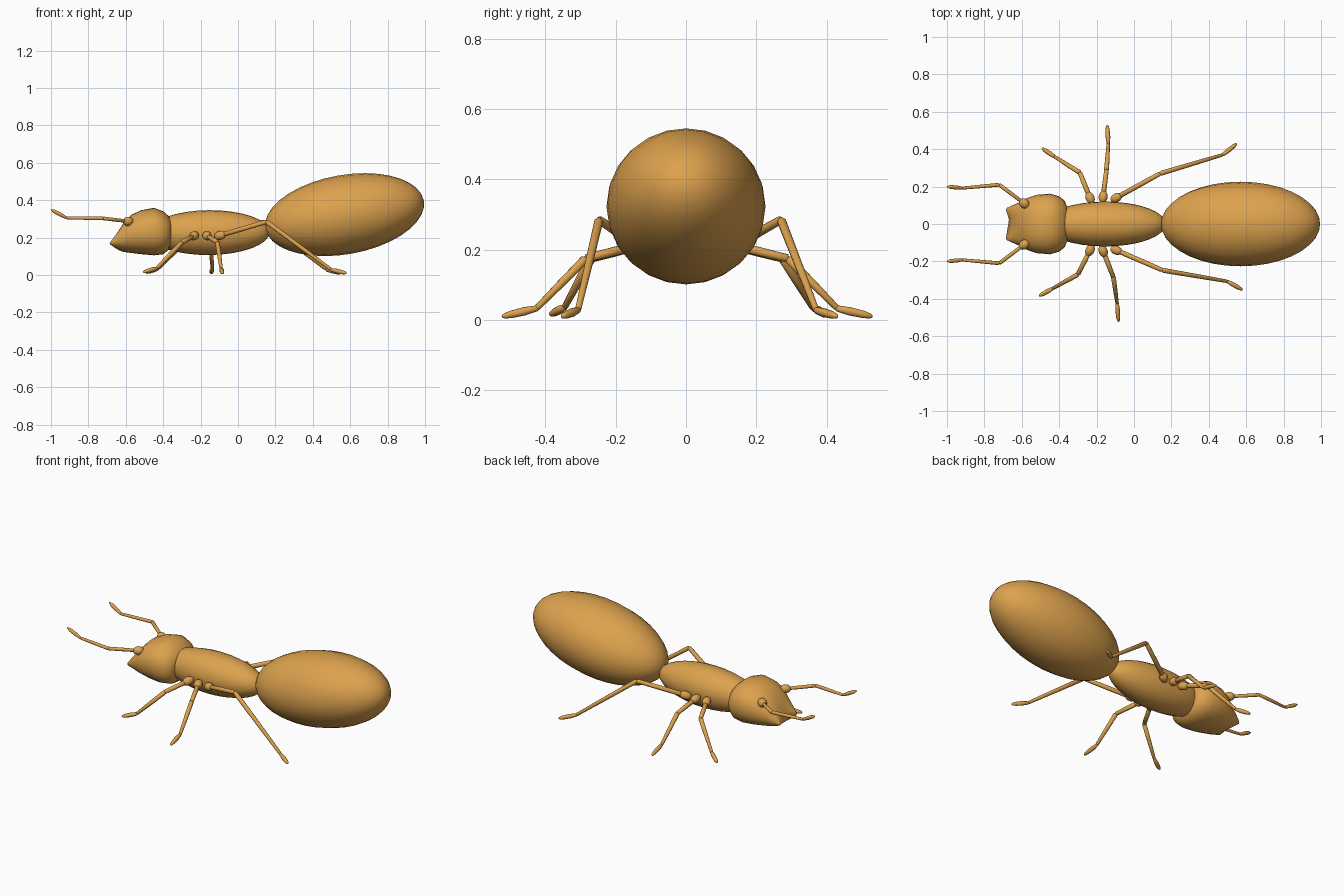
import bpy, bmesh, math
from mathutils import Vector, Matrix

if "Cube" in bpy.data.objects:
    bpy.data.objects.remove(bpy.data.objects["Cube"])

mat = bpy.data.materials.new("amber_brown")
mat.diffuse_color = (0.72, 0.36, 0.075, 1)
mat.use_nodes = True
mat.node_tree.nodes["Principled BSDF"].inputs["Base Color"].default_value = mat.diffuse_color


def finish(bm, name):
    bmesh.ops.recalc_face_normals(bm, faces=bm.faces)
    for f in bm.faces:
        f.smooth = True
    me = bpy.data.meshes.new(name)
    bm.to_mesh(me)
    bm.free()
    me.materials.append(mat)
    ob = bpy.data.objects.new(name, me)
    bpy.context.collection.objects.link(ob)
    return ob


def ellipsoid(bm, centre, radii, rot=Matrix(), u=24, v=16):
    # sphere with its poles along local x
    m = (Matrix.Translation(centre) @ rot @ Matrix.Diagonal((*radii, 1))
         @ Matrix.Rotation(math.pi / 2, 4, 'Y'))
    bmesh.ops.create_uvsphere(bm, u_segments=u, v_segments=v, radius=1, matrix=m)


def loft(bm, rings):
    rows = [[bm.verts.new(p) for p in r] for r in rings]
    n = len(rows[0])
    for a, b in zip(rows, rows[1:]):
        for i in range(n):
            j = (i + 1) % n
            bm.faces.new((a[i], a[j], b[j], b[i]))
    bm.faces.new(rows[0])
    bm.faces.new(rows[-1])


def limb(bm, a, b, profile, n=10):
    # round bar from a to b; profile = (fraction, radius) pairs
    a, b = Vector(a), Vector(b)
    q = (b - a).to_track_quat('Z', 'Y')
    loft(bm, [[a.lerp(b, t) + q @ Vector((r * math.cos(k * math.tau / n),
                                         r * math.sin(k * math.tau / n), 0))
               for k in range(n)] for t, r in profile])


def bar(r0, r1):
    return [(-.01, r0 * .5), (.02, r0), (.5, (r0 + r1) / 2 * 1.05), (.98, r1), (1.01, r1 * .5)]


FOOT = [(-.08, .004), (0, .009), (.35, .0125), (.75, .011), (.95, .007), (1, .003)]

# abdomen, tilted up towards the rear
bm = bmesh.new()
ellipsoid(bm, (.57, 0, .323), (.43, .226, .212), Matrix.Rotation(math.radians(-10), 4, 'Y'), 24, 18)
finish(bm, "abdomen")

# thorax
bm = bmesh.new()
ellipsoid(bm, (-.155, 0, .227), (.325, .12, .12), Matrix.Rotation(math.radians(-.5), 4, 'Y'))
finish(bm, "thorax")

# head: (x, z centre, half width, half height), notched jaw at the front
sections = [(-.353, .23, .05, .035), (-.357, .23, .09, .065), (-.37, .225, .124, .09),
            (-.40, .226, .148, .115), (-.45, .2325, .162, .127), (-.52, .229, .156, .117),
            (-.57, .22, .139, .102), (-.62, .20, .113, .076), (-.66, .183, .095, .048),
            (-.678, .174, .087, .03), (-.686, .17, .078, .015)]
rings = []
for x, zc, hy, hz in sections:
    w = max(0, min(1, (-.60 - x) / .08))
    ring = []
    for k in range(28):
        c, s = math.cos(k * math.tau / 28), math.sin(k * math.tau / 28)
        c = math.copysign(abs(c) ** .9, c)
        s = math.copysign(abs(s) ** .9, s)
        ring.append((x + w * .025 * (1 - abs(c) ** 2), hy * c, zc + hz * s))
    rings.append(ring)
bm = bmesh.new()
loft(bm, rings)
finish(bm, "head")

# antennae with a bead at the base
for side, name in ((1, "left"), (-1, "right")):
    bm = bmesh.new()
    p = [(-.587, side * .11, .287), (-.72, side * .21, .303),
         (-.917, side * .192, .306), (-1, side * .2, .35)]
    ellipsoid(bm, p[0], (.031, .025, .025), Matrix.Rotation(-side * .65, 4, 'Z'), 14, 10)
    limb(bm, p[0], p[1], bar(.009, .01))
    limb(bm, p[1], p[2], bar(.01, .008))
    limb(bm, p[2], p[3], [(-.08, .004), (0, .007), (.4, .011), (.8, .01), (1, .003)])
    finish(bm, "antenna_" + name)

# legs: hip, knee, ankle, toe
legs = {
    "front_leg_back": [(-.235, .14, .21), (-.29, .275, .175), (-.425, .36, .036), (-.492, .405, .012)],
    "front_leg_front": [(-.235, -.14, .21), (-.30, -.27, .175), (-.435, -.345, .036), (-.507, -.385, .016)],
    "middle_leg_back": [(-.165, .145, .21), (-.147, .29, .175), (-.137, .43, .033), (-.143, .53, .01)],
    "middle_leg_front": [(-.165, -.145, .21), (-.11, -.285, .175), (-.09, -.425, .033), (-.083, -.523, .01)],
    "rear_leg_back": [(-.095, .14, .212), (.14, .27, .285), (.475, .37, .028), (.55, .43, .01)],
    "rear_leg_front": [(-.095, -.14, .212), (.152, -.247, .285), (.50, -.307, .028), (.58, -.352, .01)],
}
for name, p in legs.items():
    bm = bmesh.new()
    d = Vector(p[1]) - Vector(p[0])
    ellipsoid(bm, p[0], (.034, .024, .024), d.to_track_quat('X', 'Z').to_matrix().to_4x4(), 14, 10)
    limb(bm, p[0], p[1], bar(.013, .012))
    limb(bm, p[1], p[2], bar(.013, .009))
    limb(bm, p[2], p[3], FOOT)
    finish(bm, name)
